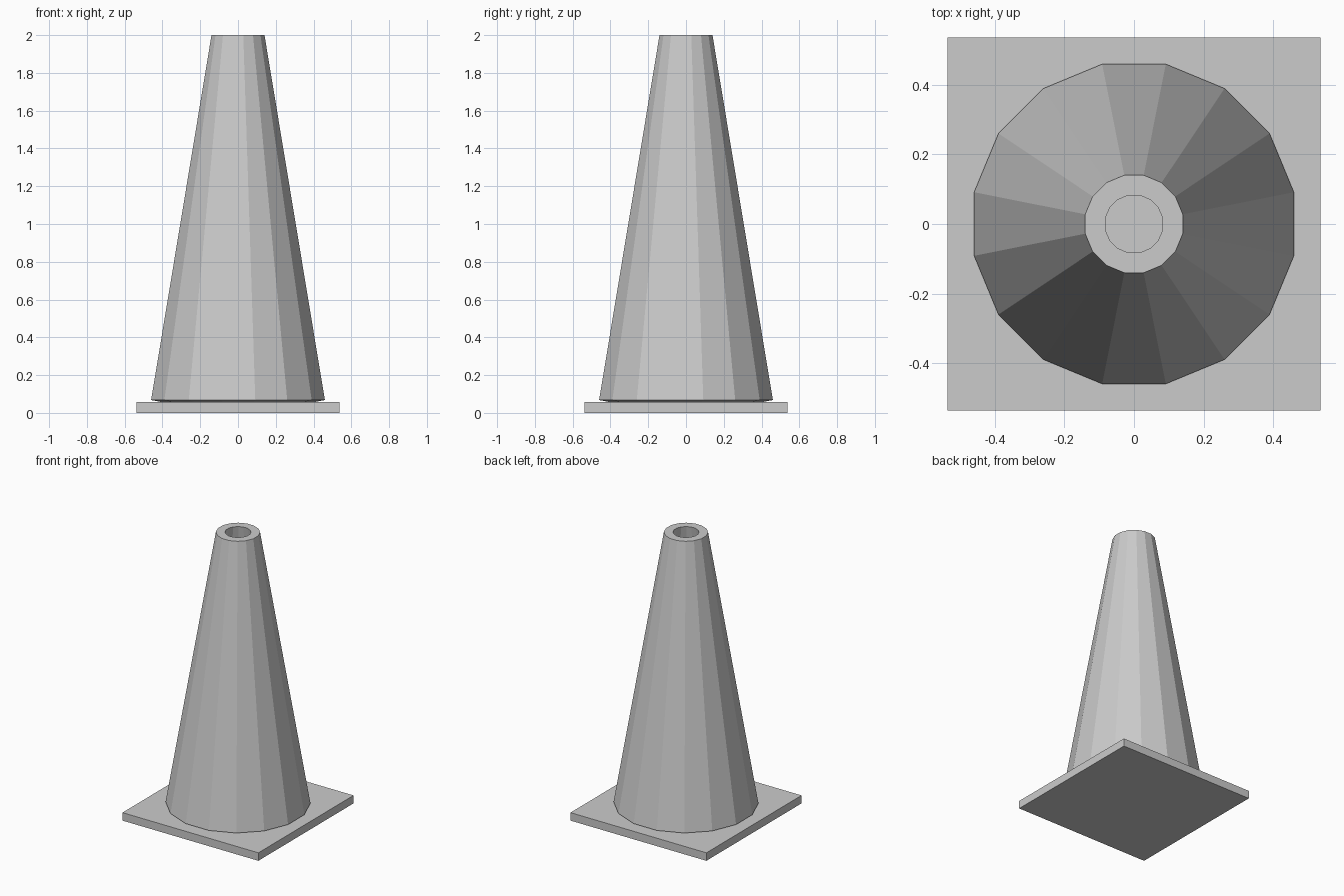
import bpy, bmesh, math

cube = bpy.data.objects.get("Cube")
if cube:
    bpy.data.objects.remove(cube, do_unlink=True)

grey = bpy.data.materials.new("plain_grey")
grey.use_nodes = True
colour = (0.6, 0.6, 0.6, 1)
grey.diffuse_color = colour
grey.node_tree.nodes["Principled BSDF"].inputs["Base Color"].default_value = colour

SIDES = 16
HALF = 0.537      # half width of the base
BASE_TOP = 0.057


def add_object(name, bm):
    bmesh.ops.recalc_face_normals(bm, faces=bm.faces)
    mesh = bpy.data.meshes.new(name)
    bm.to_mesh(mesh)
    bm.free()
    mesh.materials.append(grey)
    obj = bpy.data.objects.new(name, mesh)
    bpy.context.collection.objects.link(obj)
    return obj


# Square base plate
bm = bmesh.new()
bmesh.ops.create_cube(bm, size=1)
for v in bm.verts:
    v.co.x *= 2 * HALF
    v.co.y *= 2 * HALF
    v.co.z = (v.co.z + 0.5) * BASE_TOP
add_object("base_plate", bm)

# Hollow faceted cone: a closed wall profile (radius, height) turned about z
profile = [(0.469, 0.068), (0.143, 2.0), (0.084, 2.0), (0.41, BASE_TOP)]
bm = bmesh.new()
rings = []
for radius, z in profile:
    ring = []
    for i in range(SIDES):
        a = 2 * math.pi * (i + 0.5) / SIDES
        ring.append(bm.verts.new((radius * math.cos(a), radius * math.sin(a), z)))
    rings.append(ring)
for k, ring in enumerate(rings):
    following = rings[(k + 1) % len(rings)]
    for i in range(SIDES):
        j = (i + 1) % SIDES
        bm.faces.new((ring[i], ring[j], following[j], following[i]))
add_object("cone_body", bm)
